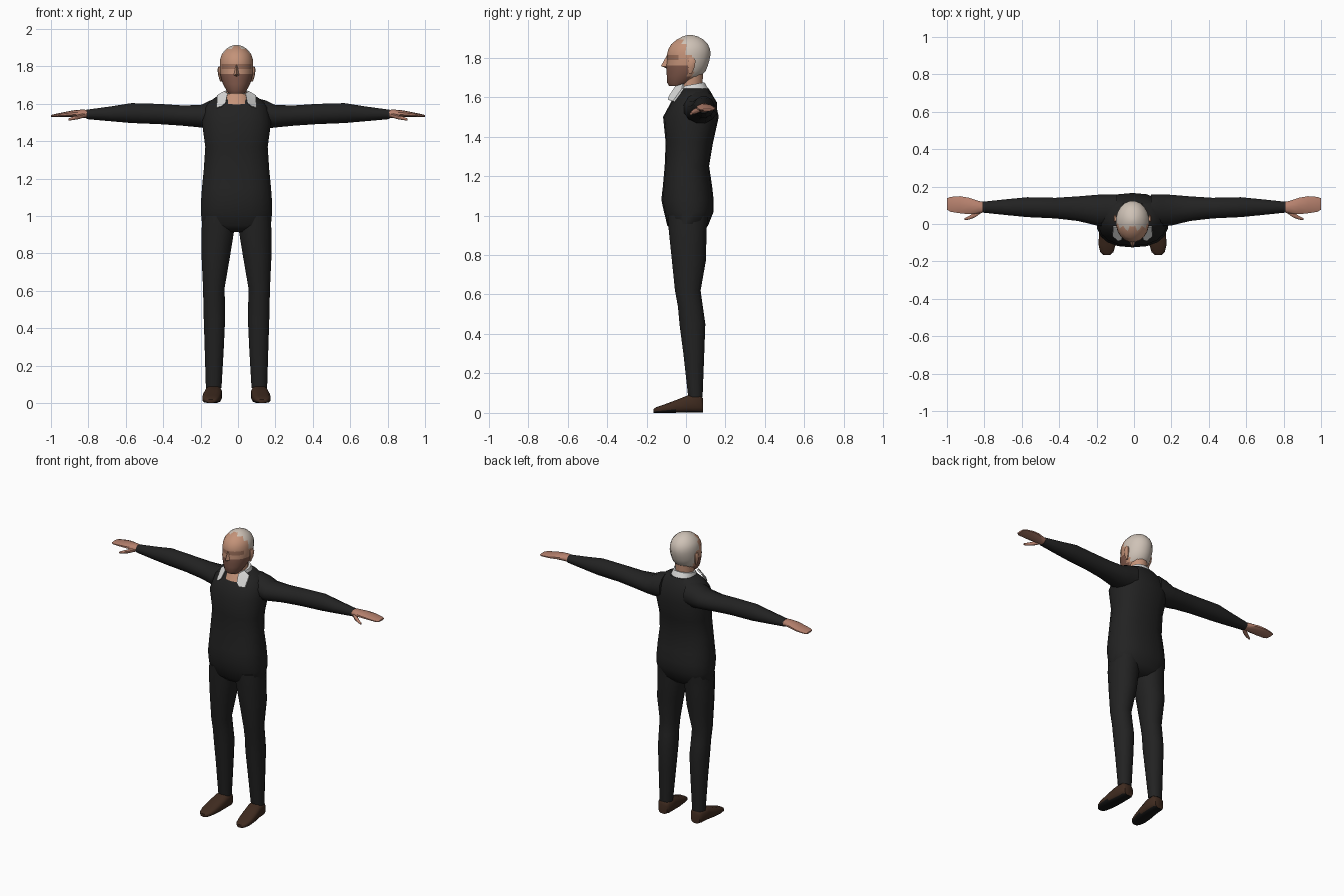
import bpy, bmesh, math
from mathutils import Vector

CX = -0.008  # body centre line


def material(name, rgb):
    m = bpy.data.materials.new(name)
    m.diffuse_color = (*rgb, 1)
    return m


CLOTH = material("black cloth", (0.016, 0.016, 0.016))
SKIN = material("skin", (0.55, 0.29, 0.19))
HAND = material("hand skin", (0.47, 0.22, 0.155))
BEARD = material("beard brown", (0.22, 0.10, 0.07))
BROW = material("brow brown", (0.32, 0.155, 0.10))
HAIR = material("grey hair", (0.62, 0.54, 0.47))
COLLAR = material("white collar", (0.68, 0.68, 0.67))
SHOE = material("brown leather", (0.05, 0.024, 0.014))
SOLE = material("dark sole", (0.008, 0.008, 0.008))


def finish(name, bm, mats, rule=None, angle=50):
    bmesh.ops.recalc_face_normals(bm, faces=bm.faces)
    bm.normal_update()
    if rule:
        for f in bm.faces:
            f.material_index = rule(f.calc_center_median(), f.normal)
    me = bpy.data.meshes.new(name)
    bm.to_mesh(me)
    bm.free()
    ob = bpy.data.objects.new(name, me)
    bpy.context.collection.objects.link(ob)
    for m in mats:
        me.materials.append(m)
    bpy.ops.object.select_all(action='DESELECT')
    ob.select_set(True)
    bpy.context.view_layer.objects.active = ob
    bpy.ops.object.shade_smooth_by_angle(angle=math.radians(angle))
    return ob


def loft(name, rings, mats, n=12, power=2.0, rule=None, angle=50):
    """Skin a tube through rings given as (centre, half axis u, half axis v)."""
    bm = bmesh.new()
    loops = []
    for c, u, v in rings:
        loop = []
        for i in range(n):
            a = 2 * math.pi * (i + 0.5) / n
            s, t = (math.copysign(abs(w) ** (2 / power), w) for w in (math.cos(a), math.sin(a)))
            loop.append(bm.verts.new(Vector(c) + Vector(u) * s + Vector(v) * t))
        loops.append(loop)
    for a, b in zip(loops, loops[1:]):
        for i in range(n):
            j = (i + 1) % n
            bm.faces.new((a[i], a[j], b[j], b[i]))
    bm.faces.new(loops[0])
    bm.faces.new(loops[-1])
    return finish(name, bm, mats, rule, angle)


def upright(x, rows):
    """Horizontal rings from (z, x offset, half width, front y, back y)."""
    return [((x + dx, (f + b) / 2, z), (w, 0, 0), (0, (b - f) / 2, 0)) for z, dx, w, f, b in rows]


def solid(name, points, faces, mat):
    bm = bmesh.new()
    vs = [bm.verts.new(p) for p in points]
    for f in faces:
        bm.faces.new([vs[i] for i in f])
    return finish(name, bm, [mat], angle=30)


# Sweater body
loft("torso", upright(CX, [
    (0.915, 0, 0.12, -0.06, 0.08), (0.95, 0, 0.186, -0.095, 0.112),
    (1.02, 0, 0.193, -0.112, 0.14), (1.08, 0, 0.192, -0.125, 0.14),
    (1.15, 0, 0.187, -0.117, 0.132), (1.25, 0, 0.177, -0.108, 0.117),
    (1.37, 0, 0.169, -0.103, 0.137), (1.50, 0, 0.187, -0.116, 0.166),
    (1.58, 0, 0.170, -0.073, 0.148), (1.615, 0, 0.142, -0.05, 0.132),
    (1.643, 0, 0.10, -0.025, 0.115)]), [CLOTH], n=18, power=2.4)

# Neck and shirt collar
loft("neck", upright(CX, [
    (1.58, 0, 0.06, -0.04, 0.08), (1.66, 0, 0.056, -0.04, 0.085),
    (1.74, 0, 0.058, -0.035, 0.09)]), [SKIN], n=12)
loft("collar", [
    ((CX, 0.03, 1.607), (0.085, 0, 0), (0, 0.098, 0.01)),
    ((CX, 0.028, 1.663), (0.068, 0, 0), (0, 0.066, 0.012))],
    [COLLAR, SKIN], n=20, power=2.3,
    rule=lambda c, n: 1 if c.y < 0 and abs(c.x - CX) < 0.055 else 0)

for side, tag in ((-1, "right"), (1, "left")):
    # Collar point
    outline = [(0.048, -0.047, 1.655), (0.066, -0.01, 1.668), (0.105, -0.012, 1.645),
               (0.106, -0.058, 1.58), (0.078, -0.084, 1.588), (0.058, -0.078, 1.607)]
    front = [(CX + side * x, y - 0.008, z) for x, y, z in outline]
    back = [(x, y + 0.009, z - 0.004) for x, y, z in front]
    solid(tag + "_collar_point", front + back,
          [(0, 1, 2), (0, 2, 3), (0, 3, 4), (0, 4, 5), (6, 7, 8), (6, 8, 9), (6, 9, 10), (6, 10, 11)]
          + [(i, (i + 1) % 6, 6 + (i + 1) % 6, 6 + i) for i in range(6)], COLLAR)

    # Trouser leg
    legs = [(1.00, 0.096, 0.088, -0.095, 0.115), (0.92, 0.100, 0.090, -0.09, 0.106),
            (0.78, 0.111, 0.078, -0.075, 0.105), (0.62, 0.121, 0.060, -0.058, 0.076),
            (0.54, 0.120, 0.059, -0.043, 0.087), (0.45, 0.118, 0.059, -0.035, 0.10),
            (0.30, 0.119, 0.053, -0.015, 0.094), (0.08, 0.122, 0.043, 0.01, 0.085)]
    loft(tag + "_leg", upright(CX, [(z, side * x, w, f, b) for z, x, w, f, b in legs]),
         [CLOTH], n=12, power=2.2)

    # Shoe with a dark underside
    shoe = [(0.087, 0.122, 0.032, 0.075), (0.07, 0.122, 0.044, 0.093), (0.01, 0.124, 0.047, 0.09),
            (-0.05, 0.130, 0.050, 0.066), (-0.11, 0.136, 0.047, 0.043),
            (-0.15, 0.137, 0.036, 0.03), (-0.165, 0.137, 0.02, 0.02)]
    loft(tag + "_shoe", [((CX + side * x, y, h / 2), (w, 0, 0), (0, 0, h / 2))
                         for y, x, w, h in shoe],
         [SHOE, SOLE], n=12, power=3.2, rule=lambda c, n: 1 if n.z < -0.6 else 0)

    # Sleeve and hand: (x, z centre, half height, y centre, half depth)
    def along(rows):
        return [((side * x, y, z), (0, hy, 0), (0, 0, hz)) for x, z, hz, y, hy in rows]

    loft(tag + "_sleeve", along([
        (0.09, 1.55, 0.085, 0.072, 0.088), (0.15, 1.542, 0.078, 0.073, 0.088),
        (0.20, 1.533, 0.062, 0.074, 0.085), (0.30, 1.537, 0.056, 0.082, 0.068),
        (0.42, 1.545, 0.056, 0.085, 0.057), (0.57, 1.55, 0.055, 0.09, 0.055),
        (0.68, 1.546, 0.041, 0.09, 0.044), (0.81, 1.543, 0.026, 0.09, 0.030)]), [CLOTH], n=12)
    loft(tag + "_hand", along([
        (0.79, 1.543, 0.022, 0.09, 0.026), (0.83, 1.547, 0.022, 0.09, 0.035),
        (0.88, 1.547, 0.018, 0.096, 0.046), (0.93, 1.542, 0.013, 0.103, 0.048),
        (0.98, 1.537, 0.008, 0.105, 0.042), (1.0, 1.535, 0.005, 0.107, 0.032)]), [HAND], n=10)
    loft(tag + "_thumb", along([
        (0.815, 1.54, 0.012, 0.075, 0.016), (0.85, 1.53, 0.013, 0.05, 0.016),
        (0.88, 1.522, 0.010, 0.034, 0.011), (0.905, 1.516, 0.006, 0.026, 0.006)]), [HAND], n=8)

    # Ear
    loft(tag + "_ear", upright(CX, [
        (1.72, side * 0.083, 0.006, 0.015, 0.03), (1.75, side * 0.09, 0.008, 0.008, 0.045),
        (1.785, side * 0.093, 0.010, 0.008, 0.05), (1.80, side * 0.09, 0.006, 0.015, 0.04)]),
        [SKIN], n=8)


# Head, with hair behind, beard along the jaw and a brow band
def head_colour(c, n):
    hairline = -0.025 if c.z > 1.88 else 0.0 if c.z > 1.80 else 0.03
    if c.y > hairline and c.z > 1.715:
        return 1
    if c.y < 0.02 and c.z < 1.762 - 0.1 * max(0, -0.03 - c.y):
        return 2
    if 1.785 < c.z < 1.815 and c.y < -0.035:
        return 3
    return 0


loft("head", upright(CX, [
    (1.655, 0, 0.042, -0.085, 0.0), (1.672, 0, 0.055, -0.096, 0.03),
    (1.705, 0, 0.073, -0.098, 0.075), (1.73, 0, 0.082, -0.10, 0.10),
    (1.76, 0, 0.088, -0.10, 0.112), (1.787, 0, 0.090, -0.096, 0.12),
    (1.813, 0, 0.090, -0.098, 0.125), (1.84, 0, 0.088, -0.092, 0.124),
    (1.868, 0, 0.078, -0.076, 0.112), (1.893, 0, 0.056, -0.045, 0.088),
    (1.908, 0, 0.032, -0.015, 0.058), (1.915, 0, 0.01, 0.01, 0.03)]),
    [SKIN, HAIR, BEARD, BROW], n=20, rule=head_colour)

# Nose
solid("nose", [(CX, -0.095, 1.815), (CX - 0.02, -0.088, 1.752), (CX + 0.02, -0.088, 1.752),
               (CX, -0.127, 1.757), (CX, -0.09, 1.742)],
      [(0, 1, 3), (0, 3, 2), (1, 4, 3), (3, 4, 2), (0, 2, 4, 1)], SKIN)
